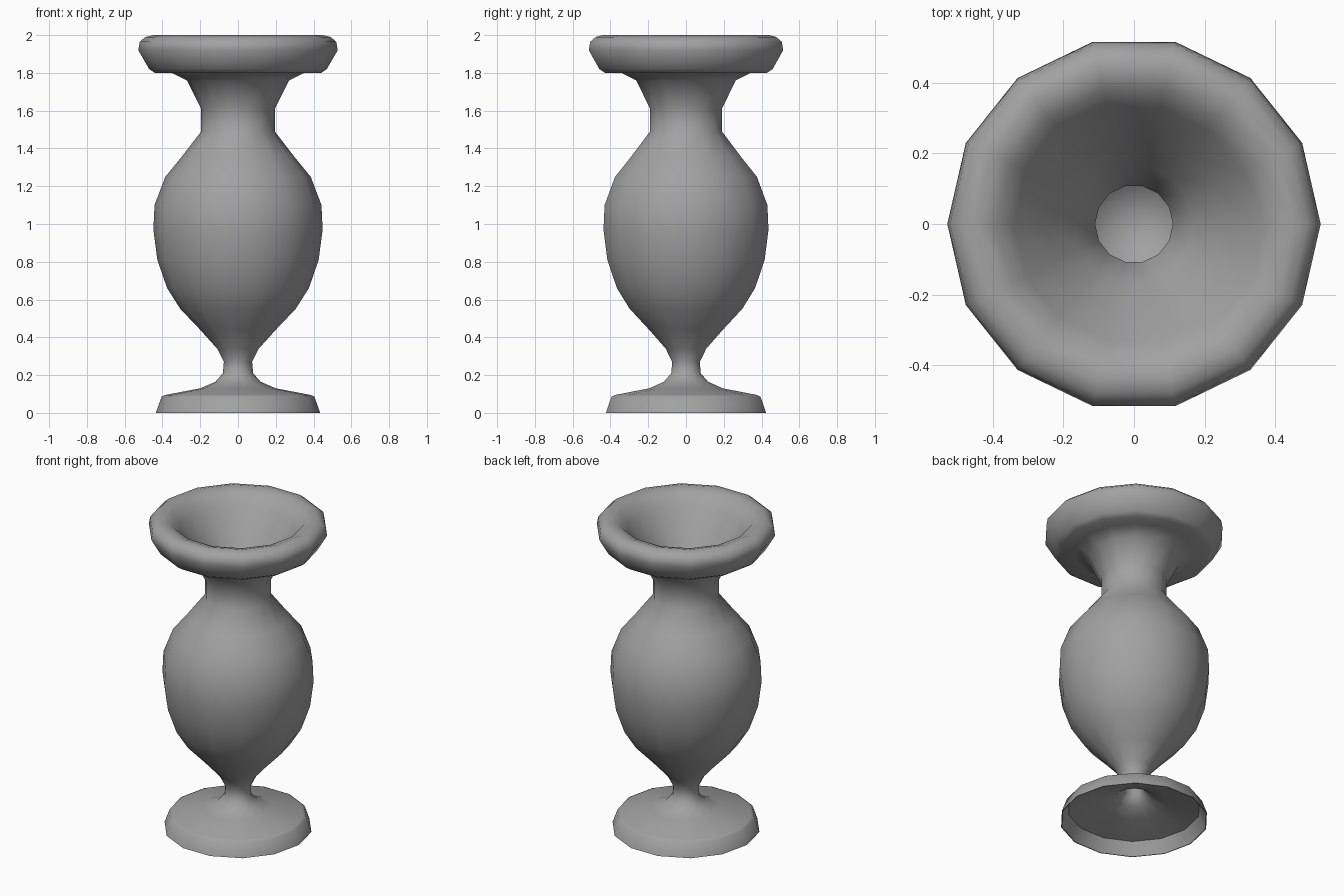
import bpy
import bmesh
import math

SIDES = 14

cube = bpy.data.objects.get("Cube")
if cube:
    bpy.data.objects.remove(cube, do_unlink=True)

# Single stone colour
stone = bpy.data.materials.new("grey stone")
stone.use_nodes = True
GREY = (0.36, 0.36, 0.36, 1)
stone.diffuse_color = GREY
stone.node_tree.nodes["Principled BSDF"].inputs["Base Color"].default_value = GREY


def lathe(name, profile):
    """Spin a (radius, height) profile around z; zero radius makes a pole."""
    bm = bmesh.new()
    verts = [bm.verts.new((r, 0, z)) for r, z in profile]
    edges = [bm.edges.new(pair) for pair in zip(verts, verts[1:])]
    bmesh.ops.spin(bm, geom=verts + edges, cent=(0, 0, 0), axis=(0, 0, 1),
                   angle=math.tau, steps=SIDES, use_merge=True)
    bmesh.ops.remove_doubles(bm, verts=bm.verts, dist=0.0005)
    bmesh.ops.recalc_face_normals(bm, faces=bm.faces)
    mesh = bpy.data.meshes.new(name)
    bm.to_mesh(mesh)
    bm.free()
    mesh.materials.append(stone)
    obj = bpy.data.objects.new(name, mesh)
    bpy.context.collection.objects.link(obj)
    bpy.ops.object.select_all(action='DESELECT')
    obj.select_set(True)
    bpy.context.view_layer.objects.active = obj
    bpy.ops.object.shade_smooth_by_angle(angle=math.radians(50))
    return obj


# Hollow underside of the foot, up into the stem
underside = [(0, 0.3), (0.05, 0.26), (0.06, 0.2), (0.11, 0.15),
             (0.2, 0.12), (0.39, 0.08), (0.43, 0)]
# Foot and narrow stem
foot = [(0.435, 0), (0.405, 0.085), (0.385, 0.095), (0.2, 0.13),
        (0.12, 0.165), (0.08, 0.21), (0.075, 0.27)]
# Swelling body
body = [(0.11, 0.34), (0.2, 0.44), (0.305, 0.55), (0.375, 0.66),
        (0.427, 0.81), (0.448, 0.97), (0.442, 1.1), (0.385, 1.25),
        (0.295, 1.36), (0.195, 1.49)]
# Neck, flare and rolled rim
rim = [(0.195, 1.61), (0.27, 1.76), (0.35, 1.8), (0.44, 1.8),
       (0.47, 1.82), (0.528, 1.92), (0.52, 1.965), (0.49, 1.99), (0.45, 2)]
# Funnel mouth and hollow inside
inside = [(0.39, 1.98), (0.34, 1.92), (0.25, 1.8), (0.17, 1.68),
          (0.11, 1.58), (0.11, 1.48), (0.25, 1.3), (0.36, 1.1),
          (0.36, 0.85), (0.25, 0.6), (0.11, 0.46), (0, 0.4)]

lathe("vase", underside + foot + body + rim + inside)
